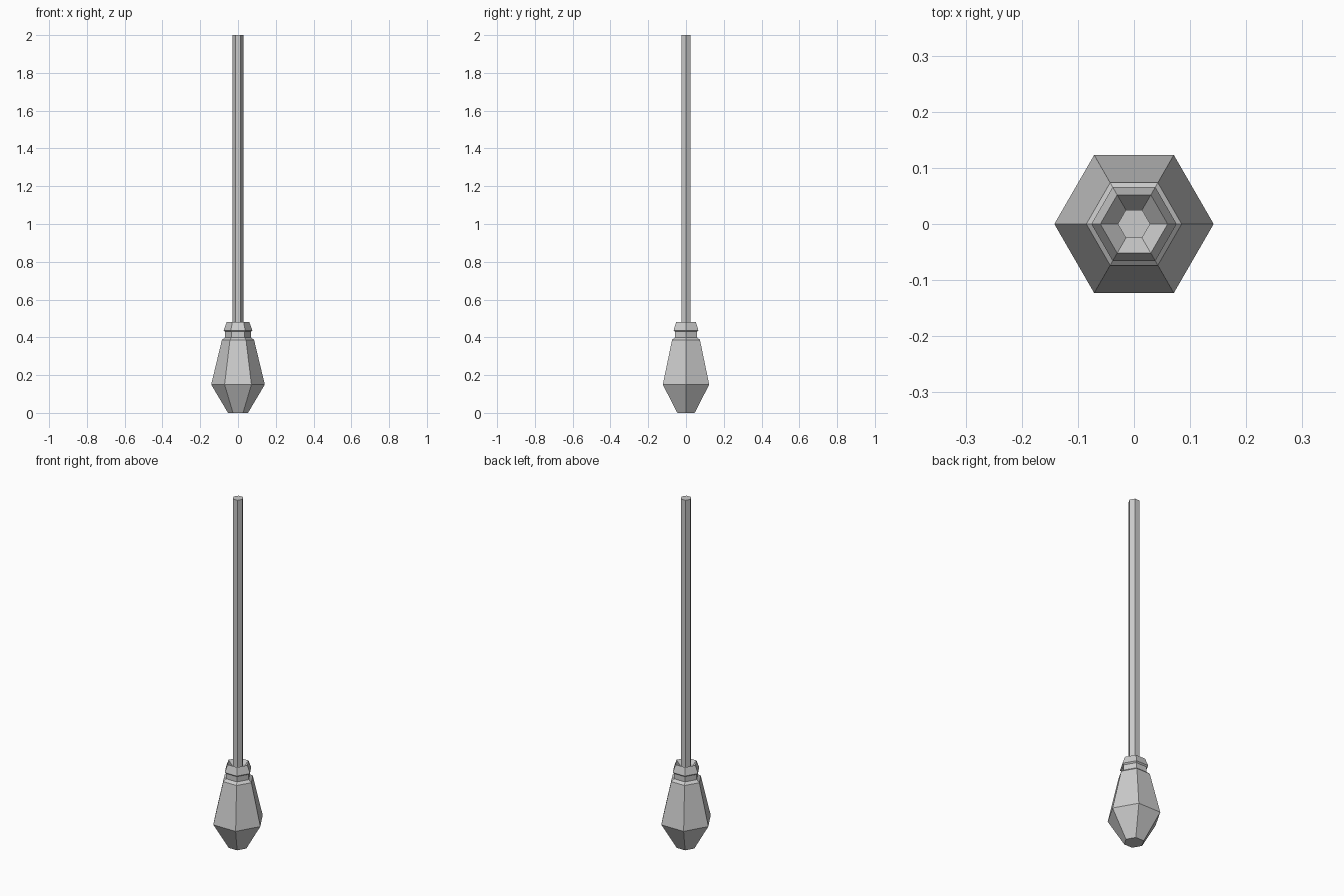
import bpy, bmesh, math

if "Cube" in bpy.data.objects:
    bpy.data.objects.remove(bpy.data.objects["Cube"])

SIDES = 6

def lathe(name, profile, cap_bottom=False, cap_top=False):
    """Turn a (radius, height) profile into a faceted hexagonal part."""
    bm = bmesh.new()
    rings = []
    for r, z in profile:
        rings.append([bm.verts.new((r * math.cos(math.tau * i / SIDES),
                                    r * math.sin(math.tau * i / SIDES), z))
                      for i in range(SIDES)])
    for a, b in zip(rings, rings[1:]):
        for i in range(SIDES):
            j = (i + 1) % SIDES
            bm.faces.new((a[i], a[j], b[j], b[i]))
    if cap_bottom:
        bm.faces.new(rings[0][::-1])
    if cap_top:
        bm.faces.new(rings[-1])
    mesh = bpy.data.meshes.new(name)
    bm.to_mesh(mesh)
    bm.free()
    obj = bpy.data.objects.new(name, mesh)
    bpy.context.collection.objects.link(obj)
    return obj

# Faceted head with shoulder, neck, flared collar and funnel-shaped socket
lathe("head", [(0.053, 0), (0.142, 0.15), (0.085, 0.387), (0.068, 0.40),
               (0.068, 0.43), (0.076, 0.437), (0.06, 0.48), (0.029, 0.445)],
      cap_bottom=True)

# Long straight shaft rising from the socket
lathe("shaft", [(0.029, 0.445), (0.029, 2.0)], cap_top=True)
